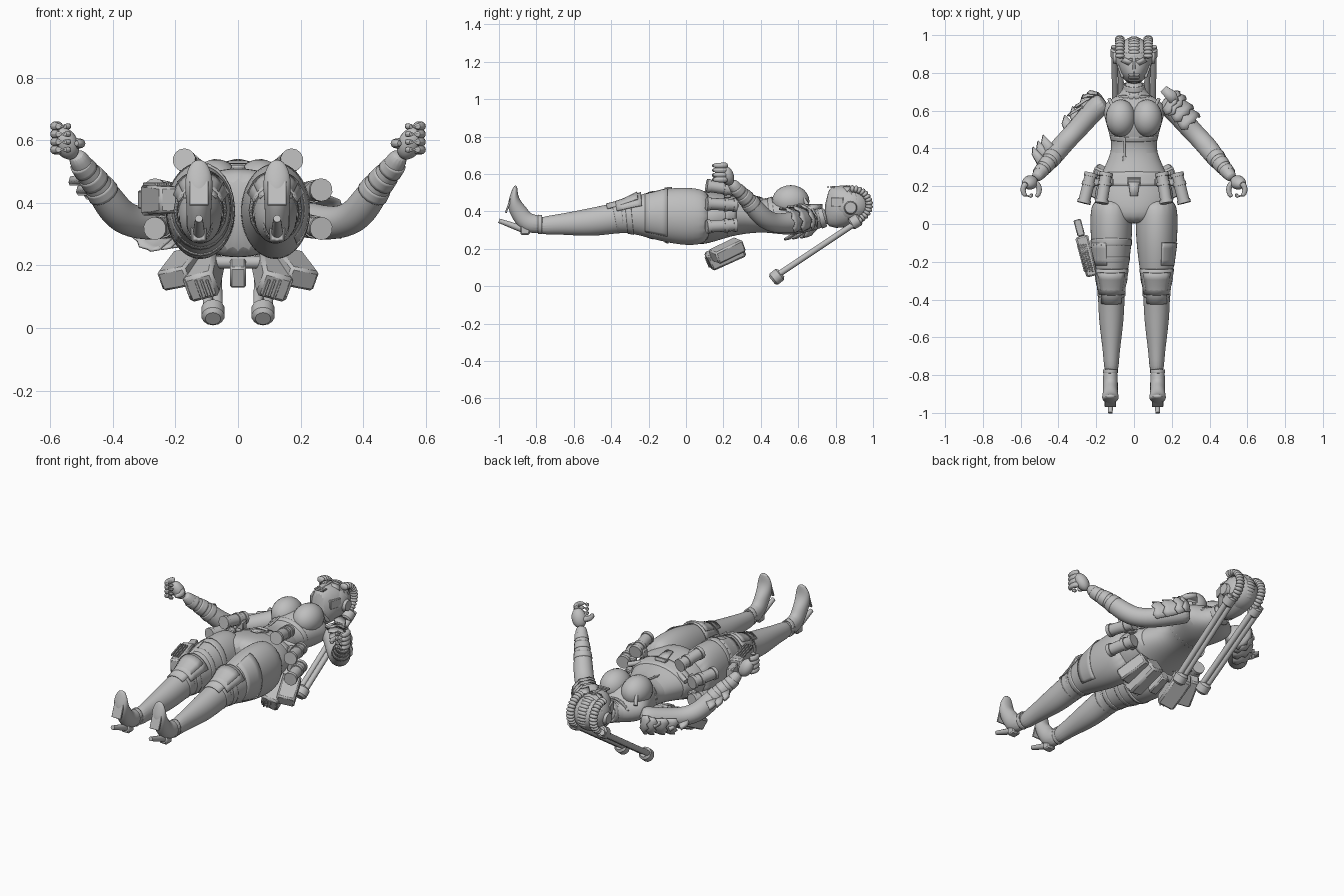
import bpy, bmesh, math
from mathutils import Vector, Matrix, Euler

cube = bpy.data.objects.get("Cube")
if cube:
    bpy.data.objects.remove(cube, do_unlink=True)

grey = bpy.data.materials.new("plain grey")
grey.use_nodes = True
grey.diffuse_color = (.52, .52, .52, 1)
grey.node_tree.nodes["Principled BSDF"].inputs["Base Color"].default_value = grey.diffuse_color


def finish(name, bm, mirror=False, subdiv=0, thick=0, bevel=0):
    """Turn a bmesh in world coordinates into a shaded object."""
    bmesh.ops.recalc_face_normals(bm, faces=bm.faces)
    mesh = bpy.data.meshes.new(name)
    bm.to_mesh(mesh)
    bm.free()
    obj = bpy.data.objects.new(name, mesh)
    bpy.context.collection.objects.link(obj)
    mesh.materials.append(grey)
    if thick:
        obj.modifiers.new("thickness", "SOLIDIFY").thickness = thick
    if bevel:
        obj.modifiers.new("bevel", "BEVEL").width = bevel
    if subdiv:
        obj.modifiers.new("smooth", "SUBSURF").levels = subdiv
    if mirror:
        obj.modifiers.new("mirror", "MIRROR")
    bpy.ops.object.select_all(action="DESELECT")
    obj.select_set(True)
    bpy.context.view_layer.objects.active = obj
    bpy.ops.object.shade_smooth_by_angle(angle=math.radians(40))


def column(x, *rows):
    """Rings for a body part lying along y at a fixed x."""
    return [(x, *row) for row in rows]


def sample(rings, t):
    """Ring at a fractional index along a list of rings."""
    i = min(int(t), len(rings) - 2)
    return tuple(a + (b - a) * (t - i) for a, b in zip(rings[i], rings[i + 1]))


def loft(name, rings, mirror=False, seg=16, subdiv=2, arc=None, teeth=0, thick=0, flip=False):
    """Sweep ellipses (x, y, z, side radius, front radius); arc leaves an open shell."""
    bm = bmesh.new()
    spots = [Vector(ring[:3]) for ring in rings]
    first, last = (math.radians(a) for a in (arc or (0, 360)))
    count = seg + 1 if arc else seg
    rows = []
    for i, ring in enumerate(rings):
        tangent = (spots[min(i + 1, len(spots) - 1)] - spots[max(i - 1, 0)]).normalized()
        side = Vector((1, 0, 0))
        side = (side - tangent * side.dot(tangent)).normalized()
        front = tangent.cross(side)
        row = []
        for k in range(count):
            angle = first + (last - first) * k / seg
            point = spots[i] + side * math.cos(angle) * ring[3] + front * math.sin(angle) * ring[-1]
            if ring is rings[-1] and k % 2:
                point += tangent * teeth
            if flip:
                point.x = -point.x
            row.append(bm.verts.new(point))
        rows.append(row)
    for upper, lower in zip(rows, rows[1:]):
        for k in range(seg):
            n = (k + 1) % count
            bm.faces.new((upper[k], upper[n], lower[n], lower[k]))
    if not thick:
        bm.faces.new(rows[0])
        bm.faces.new(rows[-1])
    finish(name, bm, mirror, subdiv, thick)


def wrap(name, rings, start, end, gap=.004, flare=0, thick=.008, steps=4, **options):
    """Band or armour shell following a limb between two ring positions."""
    shell = []
    for k in range(steps + 1):
        x, y, z, *radii = sample(rings, start + (end - start) * k / steps)
        shell.append((x, y, z, *(r + gap + flare * k / steps for r in radii)))
    loft(name, shell, subdiv=0, thick=thick, **options)


def place(loc, rot, size):
    angles = Euler([math.radians(a) for a in rot])
    return Matrix.LocRotScale(Vector(loc), angles, Vector(size))


def blob(name, loc, size, rot=(0, 0, 0), mirror=False):
    bm = bmesh.new()
    bmesh.ops.create_uvsphere(bm, u_segments=20, v_segments=12, radius=1, matrix=place(loc, rot, size))
    finish(name, bm, mirror)


def box(name, loc, size, rot=(0, 0, 0), mirror=False, taper=1):
    """Bevelled block whose front (-y) end can be tapered."""
    bm = bmesh.new()
    bmesh.ops.create_cube(bm, size=1)
    for v in bm.verts:
        if v.co.y < 0:
            v.co.x *= taper
            v.co.z *= taper
    bm.transform(place(loc, rot, size))
    finish(name, bm, mirror, bevel=min(size) / 8)


def rod(name, start, end, radius, tip=None, mirror=False, bevel=0):
    start, end = Vector(start), Vector(end)
    turn = (end - start).to_track_quat("Z", "Y").to_matrix().to_4x4()
    bm = bmesh.new()
    bmesh.ops.create_cone(bm, cap_ends=True, segments=14, radius1=radius, radius2=tip or radius,
                          depth=(end - start).length, matrix=Matrix.Translation((start + end) / 2) @ turn)
    finish(name, bm, mirror, bevel=bevel)


def plate(name, points, thick=.009, mirror=False):
    bm = bmesh.new()
    bm.faces.new([bm.verts.new(point) for point in points])
    finish(name, bm, mirror, thick=thick)


# Torso, bodice and collar
torso = column(0, (.76, .38, .05, .05), (.69, .36, .06, .06), (.64, .36, .17, .08), (.57, .39, .16, .12),
               (.47, .38, .13, .1), (.39, .37, .11, .08), (.24, .38, .19, .11), (.1, .37, .23, .15),
               (0, .36, .14, .14))
loft("torso", torso, seg=24)
blob("bust", (.07, .56, .455), (.08, .1, .085), mirror=True)
wrap("bodice_hem", torso, 4, 4.3, gap=0, seg=28)
wrap("choker", torso, .3, .7)
wrap("feather_collar", torso, .8, 1.3, gap=.01, arc=(20, 160), teeth=.03)
rod("chest_strap", (.13, .66, .42), (.1, .6, .51), .01, mirror=True)
rod("hanging_cord", (-.05, .46, .47), (-.05, .33, .45), .006)
box("cord_weight", (-.05, .33, .45), (.02, .06, .02))

# Legs with thigh guards, knee armour and straps
leg = column(.12, (.14, .37, .1, .13), (.05, .37, .115, .16), (-.1, .38, .11, .15), (-.25, .38, .09, .11),
             (-.35, .37, .07, .08), (-.5, .34, .07, .08), (-.7, .33, .04, .05), (-.8, .32, .04, .05))
loft("leg", leg, mirror=True, seg=20)
wrap("thigh_guard", leg, 2, 2.8, gap=0, arc=(-50, 75), thick=.005, mirror=True)
wrap("knee_pad", leg, 2.9, 4.1, gap=.01, arc=(25, 155), seg=8, mirror=True)
wrap("knee_cap", leg, 3, 4.4, gap=.016, flare=-.01, arc=(45, 135), seg=6, mirror=True)
for t in (3.4, 3.9):
    wrap("knee_strap", leg, t, t + .3, mirror=True)

# High-heeled boots
boot = column(.125, (-.75, .33, .04, .05), (-.85, .33, .04, .055), (-.89, .39, .04, .05), (-.92, .44, .045, .04),
              (-.92, .49, .045, .02), (-.91, .54, .02, .01))
loft("boot", boot, mirror=True)
wrap("boot_cuff", boot, .2, .4, gap=0, mirror=True)
rod("heel_spike", (.125, -.86, .3), (.125, -1, .35), .02, .012, mirror=True)
box("heel_base", (.125, -.86, .3), (.05, .05, .05), mirror=True)
box("toe_sole", (.125, -.95, .43), (.06, .01, .08), (-20, 0, 0), mirror=True)

# Arms and curled hands
arm = [(.15, .65, .36, .06), (.2, .62, .35, .06), (.3, .5, .33, .055), (.37, .43, .35, .055), (.41, .38, .4, .055),
       (.45, .33, .46, .045), (.5, .27, .52, .035), (.52, .24, .56, .03)]
loft("arm", arm, mirror=True)
blob("palm", (.55, .22, .59), (.04, .035, .055), (25, 15, 30), mirror=True)


def digit(name, x, z, start, end, radius):
    """Finger bent round a circle in the grip of the hand."""
    rings = []
    for k in range(6):
        angle = math.radians(start + (end - start) * k / 5)
        rings.append((x + .03 * math.cos(angle), .18 + .04 * math.sin(angle), z, radius * (1 - k / 12)))
    loft(name, rings, mirror=True, seg=8, subdiv=1)


for i in range(4):
    digit("finger", .56, .57 + .025 * i, 80, -150, .019)
digit("thumb", .53, .59, 80, 250, .021)
for i in range(3):
    wrap("bracer_band", arm, 4.5 + .6 * i, 4.9 + .6 * i, gap=.002, mirror=True)

# Layered shoulder armour, with raised fins on the right arm
for i in range(4):
    for flip, arc in ((False, (-40, 110)), (True, (-110, 15))):
        wrap("shoulder_layer", arm, .2 + .35 * i, .7 + .35 * i, flare=.03, arc=arc,
             seg=8, teeth=.016, flip=flip)
plate("shoulder_crest", [(.14, .7, .42), (.17, .73, .44), (.22, .7, .43), (.24, .65, .42), (.19, .64, .44)], .02)
outward = Vector((-.6, .6, 0))
for name, first, reach in (("upper_arm_fin", 1.3, .12), ("forearm_fin", 4.4, .14)):
    for i in range(3):
        x, y, z, radius = sample(arm, first + i * .5)
        root = Vector((-x, y, z))
        along = Vector((-radius / 2, -radius / 2, radius / 4))
        plate(name, [root - along, root + outward * reach - along, root + outward * reach * .8, root + along], .02)

# Helmet and pointed face mask
blob("head", (0, .88, .43), (.1, .11, .1))
mask = column(0, (.98, .44, .05, .05), (.93, .44, .09, .09), (.87, .43, .1, .11), (.8, .42, .08, .12),
              (.74, .43, .04, .1))
loft("mask", mask, subdiv=1)
wrap("brow", mask, 1.2, 1.7, gap=0, arc=(5, 175), teeth=-.008)
plate("eye_plate", [(.01, .86, .54), (.05, .88, .53), (.07, .86, .51), (.03, .84, .53)], mirror=True)
box("nose_ridge", (0, .83, .53), (.02, .1, .02), taper=.5)
for i in range(3):
    y = .79 - .015 * i
    rod("mouth_bar", (-.03, y, .53), (.03, y, .53), .005)
box("cheek_vent", (.07, .81, .45), (.02, .07, .05), (0, 0, -18), mirror=True)
rod("ear_disc", (.08, .88, .42), (.11, .88, .42), .04, .03, mirror=True)

# Segmented tubes over the crown leading into the long twin braids
for i in range(16):
    turn = 90 - 12 * i
    y = .89 + .09 * math.cos(math.radians(turn))
    z = .435 + .085 * math.sin(math.radians(turn))
    blob("crown_tube", (.075, y, z), (.025, .02, .013), (turn, 0, 0), mirror=True)
    blob("crown_ridge", (0, y, z), (.03, .014, .013), (turn, 0, 0))
for shift in (-.016, .016):
    rod("braid", (.09 + shift, .94, .36), (.08 + shift, .49, .06), .016, mirror=True)
rod("braid_end", (.08, .51, .07), (.08, .46, .03), .037, mirror=True, bevel=.012)
rod("braid_clasp", (.09, .93, .36), (.09, .88, .33), .034, mirror=True, bevel=.008)

# Belt, buckle and canisters spaced round the hips
wrap("belt", torso, 5.8, 6.2, gap=0, thick=.015, seg=28)
box("buckle", (0, .22, .49), (.07, .05, .02), (20, 0, 0))
plate("belt_flap", [(-.03, .23, .5), (.03, .23, .5), (.02, .15, .52), (-.02, .15, .52)])
rod("belt_sash", (.19, .27, .43), (0, .2, .49), .014, mirror=True)
for turn in (52, 18, -18):
    hip = Vector((.28 * math.cos(math.radians(turn)), 0, .2 * math.sin(math.radians(turn))))
    top = Vector((0, .27, .38)) + hip * .85
    end = Vector((0, .11, .38)) + hip
    rod("canister", top, end, .032, mirror=True)
    for t in (0, .3, .88):
        rod("canister_rim", top.lerp(end, t), top.lerp(end, t + .12), .037, mirror=True)
    box("canister_clip", top.lerp(end, .3) - hip * .15, (.04, .04, .05), mirror=True)

# Rear hip packs with grilles
box("rear_pack", (.11, .21, .17), (.1, .2, .09), (25, 15, 12), mirror=True)
box("side_pack", (.18, .22, .19), (.1, .17, .07), (25, 10, 25), mirror=True)
for i in range(5):
    box("pack_grille", (.09 + .018 * i, .12 + .004 * i, .13), (.008, .02, .06), (25, 15, 12), mirror=True)
box("pack_joint", (0, .2, .18), (.05, .12, .07), (20, 0, 0))
rod("pack_bar", (-.1, .23, .21), (.1, .23, .21), .02)

# Thigh holster on the right
tilt = (0, 0, 15)
box("holster", (-.25, -.17, .41), (.07, .22, .1), tilt, taper=.85)
box("holster_grip", (-.29, -.02, .41), (.04, .09, .06), tilt)
for i in range(4):
    box("holster_rib", (-.28 + .014 * i, -.18, .46), (.008, .15, .01), tilt)
for t in (1.9, 2.5):
    wrap("holster_strap", leg, t, t + .2, gap=0, seg=24, flip=True)
